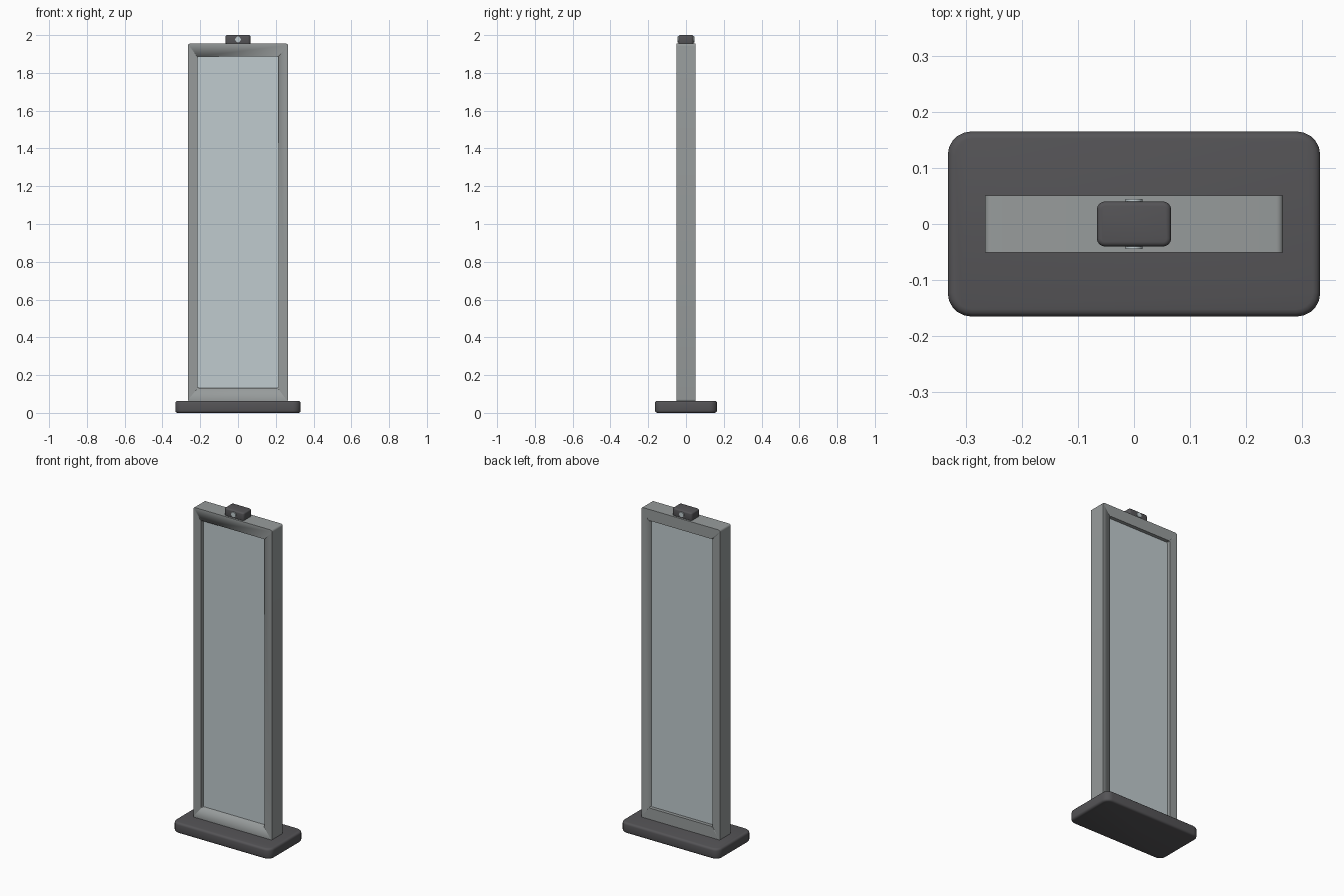
import bpy, bmesh
from math import radians
from mathutils import Matrix

cube = bpy.data.objects.get("Cube")
if cube:
    bpy.data.objects.remove(cube, do_unlink=True)


def material(name, rgb):
    m = bpy.data.materials.new(name)
    m.use_nodes = True
    m.diffuse_color = (*rgb, 1)
    m.node_tree.nodes["Principled BSDF"].inputs["Base Color"].default_value = (*rgb, 1)
    return m


DARK = material("charcoal plastic", (0.09, 0.088, 0.094))
GREY = material("grey metal", (0.31, 0.33, 0.33))
PALE = material("pale glass", (0.53, 0.60, 0.62))


def finish(name, bm, mat):
    bmesh.ops.recalc_face_normals(bm, faces=bm.faces)
    me = bpy.data.meshes.new(name)
    bm.to_mesh(me)
    bm.free()
    me.materials.append(mat)
    ob = bpy.data.objects.new(name, me)
    bpy.context.collection.objects.link(ob)
    bpy.ops.object.select_all(action="DESELECT")
    ob.select_set(True)
    bpy.context.view_layer.objects.active = ob
    bpy.ops.object.shade_smooth_by_angle(angle=radians(35))
    return ob


def box(name, half_x, half_y, z0, z1, mat, axis=2, corner=0, edge=0, cut=None):
    """Box with corners rounded along one axis, then a soft bevel on its rims."""
    bm = bmesh.new()
    bmesh.ops.create_cube(bm, size=1, matrix=Matrix.Translation((0, 0, (z0 + z1) / 2))
                          @ Matrix.Diagonal((2 * half_x, 2 * half_y, z1 - z0, 1)))
    if corner:
        along = [e for e in bm.edges
                 if abs((e.verts[0].co - e.verts[1].co).normalized()[axis]) > 0.9]
        bmesh.ops.bevel(bm, geom=along, offset=corner, segments=5, profile=0.5, affect="EDGES")
    if edge:
        bm.normal_update()
        rims = [e for e in bm.edges if e.calc_face_angle(0) > radians(60)]
        bmesh.ops.bevel(bm, geom=rims, offset=edge, segments=3, profile=0.5, affect="EDGES")
    return finish(name, bm, mat)


# Floor plate
box("base_plate", 0.332, 0.165, 0, 0.064, DARK, corner=0.042, edge=0.013)

# Frame with a rounded opening through it
frame = box("frame", 0.266, 0.051, 0.06, 1.955, GREY, axis=1, corner=0.012)
cutter = box("opening_cutter", 0.214, 0.2, 0.133, 1.887, GREY, axis=1, corner=0.006)
cutter.hide_render = True
cutter.hide_set(True)
cut = frame.modifiers.new("opening", "BOOLEAN")
cut.operation = "DIFFERENCE"
cut.solver = "EXACT"
cut.object = cutter

# Recessed display panel, visible from both sides
box("display_panel", 0.22, 0.029, 0.125, 1.895, PALE)

# Sensor block on top
box("sensor_housing", 0.066, 0.04, 1.95, 2.0, DARK, corner=0.014, edge=0.008)

# Round lens on the front and back of the sensor
for side, name in ((-1, "front_lens"), (1, "back_lens")):
    bm = bmesh.new()
    bmesh.ops.create_cone(bm, cap_ends=True, segments=24, radius1=0.015, radius2=0.015, depth=0.012,
                          matrix=Matrix.Translation((0, side * 0.039, 1.977))
                          @ Matrix.Rotation(radians(90), 4, "X"))
    finish(name, bm, PALE)
